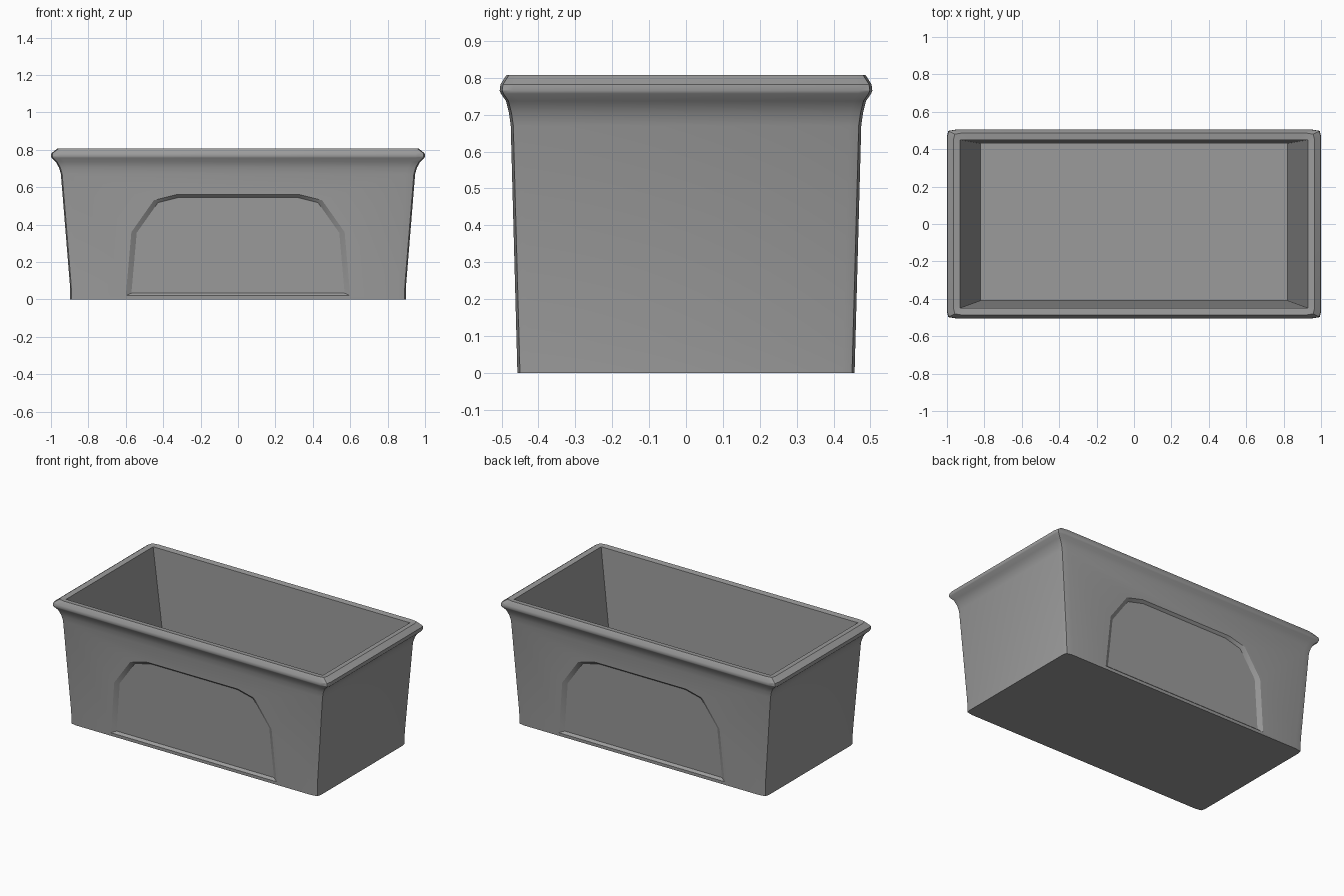
import bpy, bmesh, math

cube = bpy.data.objects.get("Cube")
if cube:
    bpy.data.objects.remove(cube, do_unlink=True)

GREY = (0.33, 0.33, 0.33, 1)
mat = bpy.data.materials.new("stone grey")
mat.use_nodes = True
mat.diffuse_color = GREY
mat.node_tree.nodes["Principled BSDF"].inputs["Base Color"].default_value = GREY


def loft(name, loops):
    """Skin a list of equal-length closed loops and cap both ends."""
    bm = bmesh.new()
    rings = [[bm.verts.new(p) for p in loop] for loop in loops]
    n = len(rings[0])
    for a, b in zip(rings, rings[1:]):
        for i in range(n):
            j = (i + 1) % n
            bm.faces.new((a[i], a[j], b[j], b[i]))
    bm.faces.new(rings[0])
    bm.faces.new(rings[-1])
    bmesh.ops.recalc_face_normals(bm, faces=bm.faces)
    mesh = bpy.data.meshes.new(name)
    bm.to_mesh(mesh)
    bm.free()
    obj = bpy.data.objects.new(name, mesh)
    bpy.context.collection.objects.link(obj)
    mesh.materials.append(mat)
    return obj


def ring(hx, hy, z, ease, cy=0.0):
    """Rectangle whose corners are pulled in slightly by ease."""
    pts = []
    for sx, sy in ((1, 1), (-1, 1), (-1, -1), (1, -1)):
        corner = [(hx, hy * 0.93), (hx - ease, hy - ease), (hx * 0.95, hy)]
        if sx * sy < 0:
            corner.reverse()
        pts += [(sx * x, sy * y + cy, z) for x, y in corner]
    return pts


def wall_y(z):
    return 0.457 + 0.027 * z


# Planter shell: tapered wall, flared neck, rolled rim, hollow inside
outside = [(0.897, wall_y(0), 0), (0.899, wall_y(0.08), 0.08),
           (0.947, wall_y(0.67), 0.67), (0.957, 0.48, 0.705),
           (0.975, 0.488, 0.737), (0.997, 0.502, 0.757),
           (1.0, 0.505, 0.765), (0.998, 0.503, 0.782), (0.965, 0.487, 0.807)]
loops = [ring(x, y, z, 0.007) for x, y, z in outside]
loops += [ring(0.93, 0.45, 0.803, 0), ring(0.82, 0.42, 0.05, 0, 0.01)]
planter = loft("planter_box", loops)

# Arched recess on the front and back walls
half = [(0.60, 0.02), (0.57, 0.36), (0.45, 0.53), (0.33, 0.56)]
arch = half + [(-x, z) for x, z in reversed(half)]
MID, DEPTH = 0.29, 0.016
for side, label in ((-1, "front"), (1, "back")):
    sections = []
    for step in (-1, 1):
        s = 1 - 0.05 * step
        pts = [(x * s, MID + (z - MID) * s) for x, z in arch]
        sections.append([(x, side * (wall_y(z) - DEPTH * step), z) for x, z in pts])
    cutter = loft(label + "_arch_cutter", sections)
    cutter.hide_render = True
    cutter.hide_viewport = True
    cut = planter.modifiers.new(label + " arch", "BOOLEAN")
    cut.operation = "DIFFERENCE"
    cut.solver = "EXACT"
    cut.object = cutter

# Bake the recesses, then shade
bpy.context.view_layer.update()
deps = bpy.context.evaluated_depsgraph_get()
mesh = bpy.data.meshes.new_from_object(planter.evaluated_get(deps))
planter.modifiers.clear()
planter.data = mesh
for obj in [o for o in bpy.data.objects if o.name.endswith("_arch_cutter")]:
    bpy.data.objects.remove(obj, do_unlink=True)
bpy.ops.object.select_all(action="DESELECT")
planter.select_set(True)
bpy.context.view_layer.objects.active = planter
bpy.ops.object.shade_smooth_by_angle(angle=math.radians(28))
